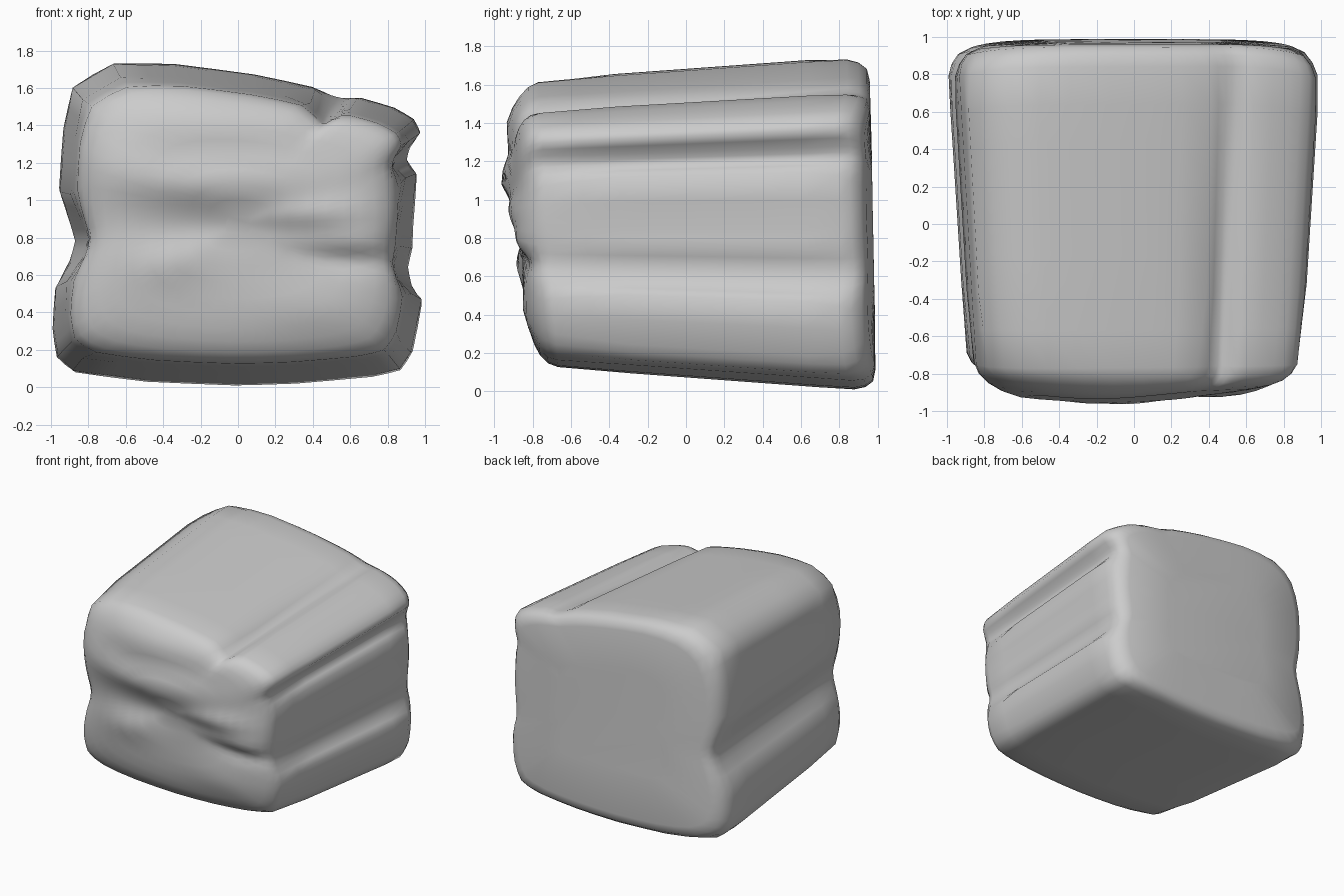
import bpy, bmesh, math
from mathutils import Vector

cube = bpy.data.objects.get("Cube")
if cube:
    bpy.data.objects.remove(cube, do_unlink=True)

MID = 0.87          # height of the block's long axis
FRONT, BACK = -0.72, 0.96

# Outline of the large back end, with weathered side grooves
OUTLINE = [
    (0, 0), (.3, .01), (.75, .05), (.88, .08), (.94, .17), (1, .46), (.93, .54),
    (.91, .64), (.94, .74), (.94, .85), (.97, 1.15), (.9, 1.22), (.92, 1.28),
    (.99, 1.37), (.95, 1.44), (.85, 1.5), (.65, 1.56), (.56, 1.55), (.5, 1.57),
    (.42, 1.61), (.1, 1.68), (-.35, 1.74), (-.68, 1.75), (-.9, 1.62),
    (-.94, 1.4), (-.97, 1.05), (-.91, .9), (-.87, .78), (-.9, .68), (-.99, .53),
    (-1, .3), (-.98, .15), (-.9, .07), (-.5, .02)]

# Front lumps and hollows: x, z, width, height, push outwards
LUMPS = [
    (-.1, 1.1, .5, .12, .08), (-.2, 1.4, .45, .14, .05), (.45, .93, .35, .09, .05),
    (.7, .78, .25, .09, .04), (-.35, .66, .2, .1, .03), (-.65, 1.2, .2, .14, .04),
    (-.2, .85, .4, .1, -.02), (.4, .42, .3, .1, .02), (.6, .68, .3, .06, -.04)]


def densify(points):
    """Add a midpoint on each side of the outline."""
    result = []
    for i, a in enumerate(points):
        a, b = Vector(a), Vector(points[(i + 1) % len(points)])
        result += [a, (a + b) / 2]
    return result


def soften(points, reach):
    """Average each outline point with its neighbours."""
    n = len(points)
    return [sum((points[(i + k) % n] for k in range(-reach, reach + 1)),
                Vector((0, 0))) / (2 * reach + 1) for i in range(n)]


def blend(a, b, amount):
    return [p.lerp(q, amount) for p, q in zip(a, b)]


def lump_height(x, z):
    return sum(push * math.exp(-((x - cx) / w) ** 2 - ((z - cz) / h) ** 2)
               for cx, cz, w, h, push in LUMPS)


def section(p, t, inset):
    """Place an outline point at t (0 front, 1 back), pulled in by inset."""
    x = p.x * (0.9 + 0.1 * t) * inset
    z = MID + (p.y - MID) * (0.86 + 0.14 * t) * inset
    # cleft in the top that deepens towards the front
    if p.y > 1.5:
        z -= 0.06 * (1 - t) * inset ** 4 * math.exp(-((p.x - 0.5) / 0.07) ** 2)
    lean = (z - MID) * (-0.07 * (1 - t) - 0.02 * t) - 0.09 * t * abs(x) ** 6
    return Vector((x, FRONT + (BACK - FRONT) * t + lean, z))


def front_point(p, inset):
    v = section(p, 0, inset)
    dome = math.sqrt(1 - inset ** 6)
    v.y -= 0.15 * dome + lump_height(v.x, v.z) * dome
    return v


sharp = densify(OUTLINE)
soft = soften(sharp, 2)
round_shape = soften(soften(sharp, 4), 4)
bm = bmesh.new()
rings = []


def add_ring(points):
    rings.append([bm.verts.new(p) for p in points])


# Uneven front face, its rings growing rounder towards the middle
for inset in (.08, .2, .32, .44, .56, .67, .77, .86, .93, .98):
    shape = blend(soft, round_shape, min(1, (1 - inset) * 2.5))
    add_ring(front_point(p, inset) for p in shape)

# Tapering sides
for step in range(8):
    shape = blend(sharp, soft, 0.6 * max(0, 1 - step / 2))
    add_ring(section(p, step / 8 * 0.94, 1) for p in shape)

# Rounded rim and flat back
for t, inset, softness in ((.94, 1, .3), (.975, .985, .7), (1, .95, 1),
                           (1.008, .88, 1), (1.01, .5, 1)):
    add_ring(section(p, t, inset) for p in blend(sharp, soft, softness))

count = len(sharp)
for a, b in zip(rings, rings[1:]):
    for i in range(count):
        j = (i + 1) % count
        bm.faces.new((a[i], a[j], b[j], b[i]))
bm.faces.new(rings[0])
bm.faces.new(rings[-1])
bmesh.ops.recalc_face_normals(bm, faces=bm.faces)
for face in bm.faces:
    face.smooth = True

mesh = bpy.data.meshes.new("rock_block")
bm.to_mesh(mesh)
bm.free()
rock = bpy.data.objects.new("rock_block", mesh)
bpy.context.collection.objects.link(rock)

# Plain stone colour
stone = bpy.data.materials.new("stone_grey")
stone.use_nodes = True
grey = (0.6, 0.6, 0.6, 1)
stone.diffuse_color = grey
stone.node_tree.nodes["Principled BSDF"].inputs["Base Color"].default_value = grey
mesh.materials.append(stone)
